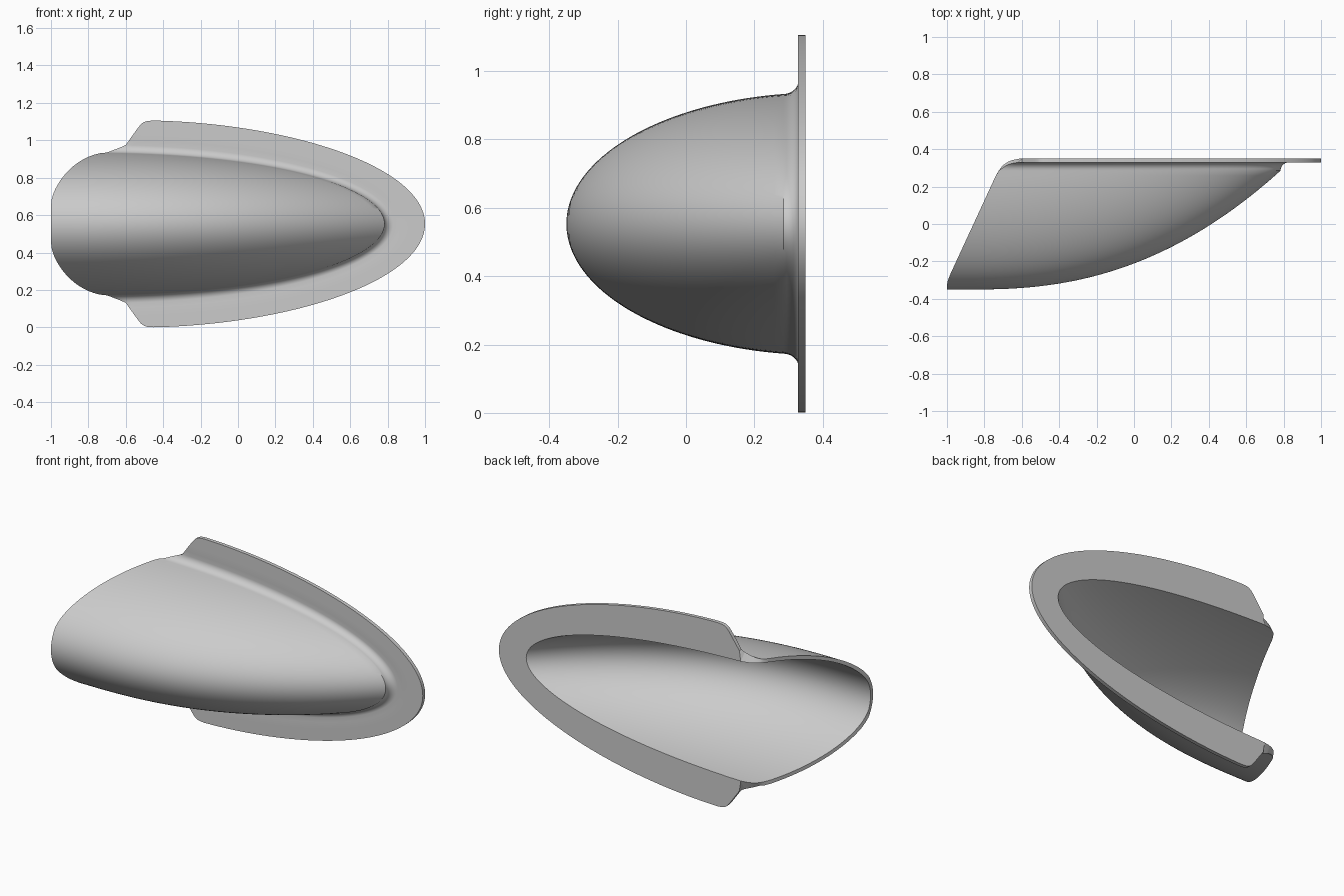
import bpy, bmesh
from math import sin, cos, pi, acos

if "Cube" in bpy.data.objects:
    bpy.data.objects.remove(bpy.data.objects["Cube"])

ZC = 0.553                 # mid height
T = 0.022                  # wall thickness
COLS, SHELL, FIL = 56, 40, 7

# left (open) end: x of the slanted cut at each depth
CUT = [(-.35, -1), (-.31, -.998), (-.27, -.983), (.26, -.738), (.29, -.72),
       (.315, -.70), (.335, -.67), (.345, -.64), (.35, -.61)]
FIL_CUT = [(0, -.722), (.5, -.675), (.8, -.63), (1, -.60)]
# slanted flange end with rounded corner: half width -> x
TAB = [(.425, -.60), (.45, -.582), (.49, -.553), (.52, -.53), (.535, -.517),
       (.545, -.502), (.550, -.486), (.553, -.455)]


def lerp(table, v):
    for (a, p), (b, q) in zip(table, table[1:]):
        if v <= b:
            return p + (q - p) * max(0, (v - a) / (b - a))
    return table[-1][1]


def nose(y):
    return -.85 + 1.65 * (max(0, y + .35) / .65) ** .43


def row(y, w, tip, left, xc=-.85, p=2.2):
    """One U-shaped outline: upper left end, round the nose, lower left end."""
    pts = []
    for j in range(-COLS, COLS + 1):
        x = left + (tip - left) * cos(abs(j) / COLS * pi / 2)
        u = min(1, max(0, (x - xc) / max(1e-6, tip - xc)))
        h = 0 if (j == 0 or w < 1e-6) else w * (1 - u ** p) ** .5
        pts.append((x, y, ZC + (h if j < 0 else -h)))
    return pts


def flange_row(y, w):
    f = (w - .425) / .128
    return row(y, w, .83 + .17 * f, lerp(TAB, w), -.85 + .35 * f, 2.2 - .35 * f)


outer, inner = [], []
# bowl, outside and inside
po, pi_ = acos(.115 / .75), acos(.10 / .728)
for i in range(SHELL):
    k = i / (SHELL - 1)
    y = .4 - .75 * cos(po * k)
    outer.append(row(y, .385 * sin(po * k), nose(y), lerp(CUT, y)))
    y = .4 - .728 * cos(pi_ * k)
    inner.append(row(y, .363 * sin(pi_ * k), nose(y - T) - .012 * k, lerp(CUT, y)))
# fillet outside, sharp edge inside
w0, n0 = .385 * sin(po), nose(.285)
for i in range(1, FIL + 1):
    k = i / FIL
    a = k * pi / 2
    d = 1 - cos(a)
    outer.append(row(.285 + .045 * sin(a), w0 + (.425 - w0) * d,
                     n0 + (.83 - n0) * d, lerp(FIL_CUT, k)))
    if i < FIL:
        y = .30 + .05 * i / (FIL - 1)
        s = acos((.4 - y) / .728)
        inner.append(row(y, .363 * sin(s), nose(y - T) - .012, lerp(CUT, y)))
inner.append(flange_row(.35, .425))
# flange front and back
for w, _ in TAB[1:]:
    outer.append(flange_row(.328, w))
    inner.append(flange_row(.35, w))

# skin both sides and close the open end and the flange rim
bm = bmesh.new()
O = [[bm.verts.new(p) for p in r] for r in outer]
I = [[bm.verts.new(p) for p in r] for r in inner]
n = 2 * COLS + 1
for g in (O, I):
    for a, b in zip(g, g[1:]):
        for j in range(n - 1):
            bm.faces.new((a[j], a[j + 1], b[j + 1], b[j]))
for j in range(n - 1):
    bm.faces.new((O[-1][j], O[-1][j + 1], I[-1][j + 1], I[-1][j]))
for e in (0, n - 1):
    for i in range(len(O) - 1):
        bm.faces.new((O[i][e], O[i + 1][e], I[i + 1][e], I[i][e]))
bmesh.ops.remove_doubles(bm, verts=bm.verts, dist=1e-5)
bmesh.ops.dissolve_degenerate(bm, edges=bm.edges, dist=1e-6)
bmesh.ops.recalc_face_normals(bm, faces=bm.faces)

me = bpy.data.meshes.new("flanged_scoop")
bm.to_mesh(me)
bm.free()
ob = bpy.data.objects.new("flanged_scoop", me)
bpy.context.collection.objects.link(ob)
bpy.context.view_layer.objects.active = ob
ob.select_set(True)
bpy.ops.object.shade_smooth_by_angle(angle=0.6)
